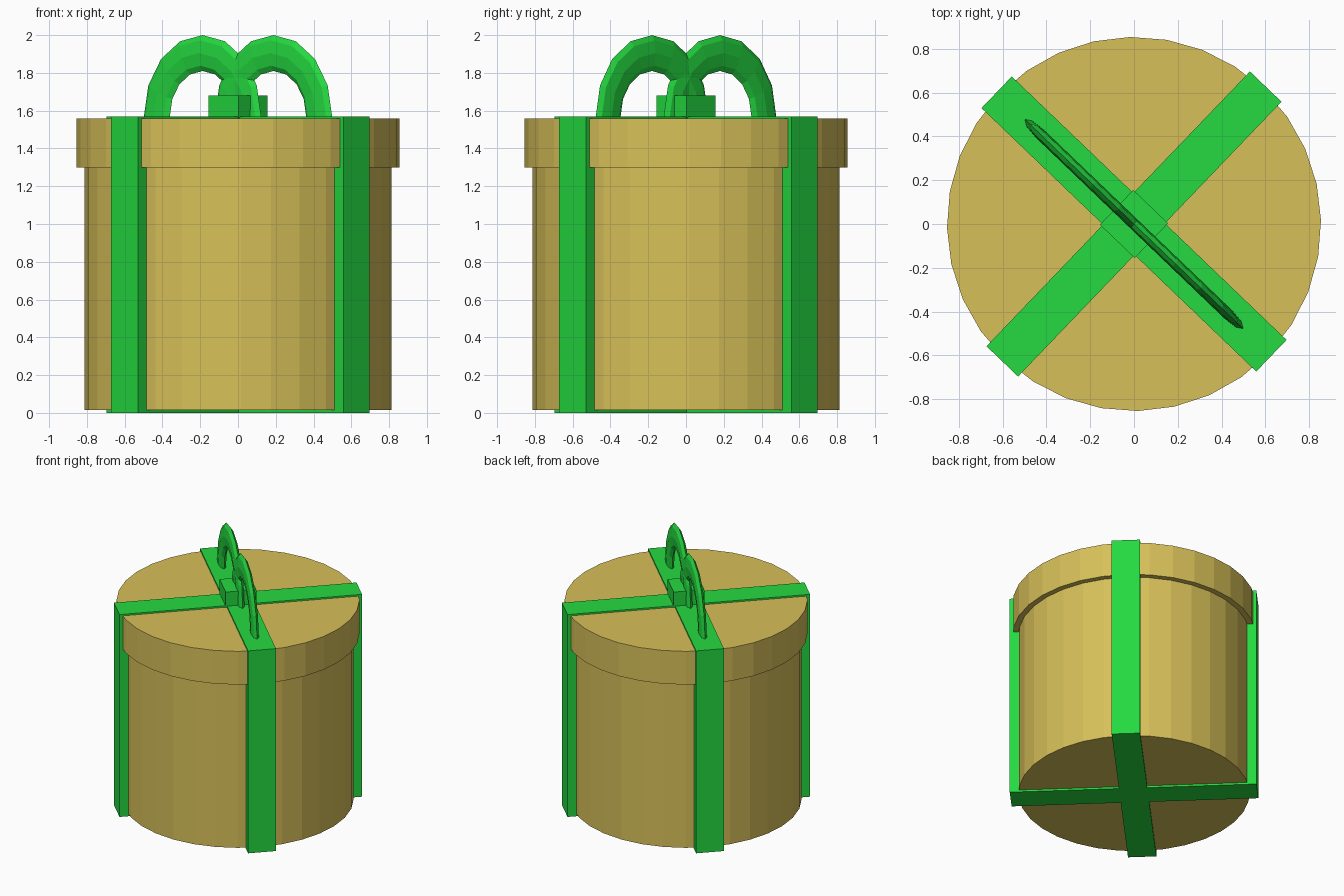
import bpy
import math

cube = bpy.data.objects.get("Cube")
if cube:
    bpy.data.objects.remove(cube, do_unlink=True)

TURN = math.radians(1.2)          # slight twist of the whole box
ALONG = TURN + math.radians(45)   # directions of the two ribbons
ACROSS = TURN - math.radians(45)
RIBBON_TOP = 1.57


def material(name, color):
    mat = bpy.data.materials.new(name)
    mat.use_nodes = True
    mat.diffuse_color = color
    mat.node_tree.nodes["Principled BSDF"].inputs["Base Color"].default_value = color
    return mat


tan = material("tan card", (0.68, 0.53, 0.10, 1))
green = material("green ribbon", (0.018, 0.70, 0.052, 1))


def finish(name, mat):
    obj = bpy.context.object
    obj.name = name
    obj.data.materials.append(mat)
    return obj


def drum(name, radius, bottom, top):
    bpy.ops.mesh.primitive_cylinder_add(
        vertices=32, radius=radius, depth=top - bottom,
        location=(0, 0, (bottom + top) / 2), rotation=(0, 0, TURN))
    return finish(name, tan)


def block(name, size, bottom, angle):
    bpy.ops.mesh.primitive_cube_add(
        size=1, location=(0, 0, bottom + size[2] / 2), rotation=(0, 0, angle))
    obj = finish(name, green)
    obj.scale = size
    return obj


# Round box and its wider lid
drum("box_body", 0.813, 0.015, 1.30)
drum("box_lid", 0.854, 1.30, 1.558)

# Crossing ribbons wrapped around the box
block("ribbon_along", (1.738, 0.2, RIBBON_TOP), 0, ALONG)
block("ribbon_across", (1.738, 0.2, RIBBON_TOP), 0, ACROSS)

# Knot in the middle
block("bow_knot", (0.22, 0.22, 0.12), 1.56, ALONG)

# Flattened bow loops, upright rings with their lower halves inside the box
for name, side in (("bow_loop_left", 1), ("bow_loop_right", -1)):
    reach = 0.26 * side
    bpy.ops.mesh.primitive_torus_add(
        major_segments=16, minor_segments=8, major_radius=0.335, minor_radius=0.095,
        location=(reach * math.cos(ACROSS), reach * math.sin(ACROSS), RIBBON_TOP),
        rotation=(math.pi / 2, 0, ACROSS))
    finish(name, green).scale = (1, 1, 0.27)
